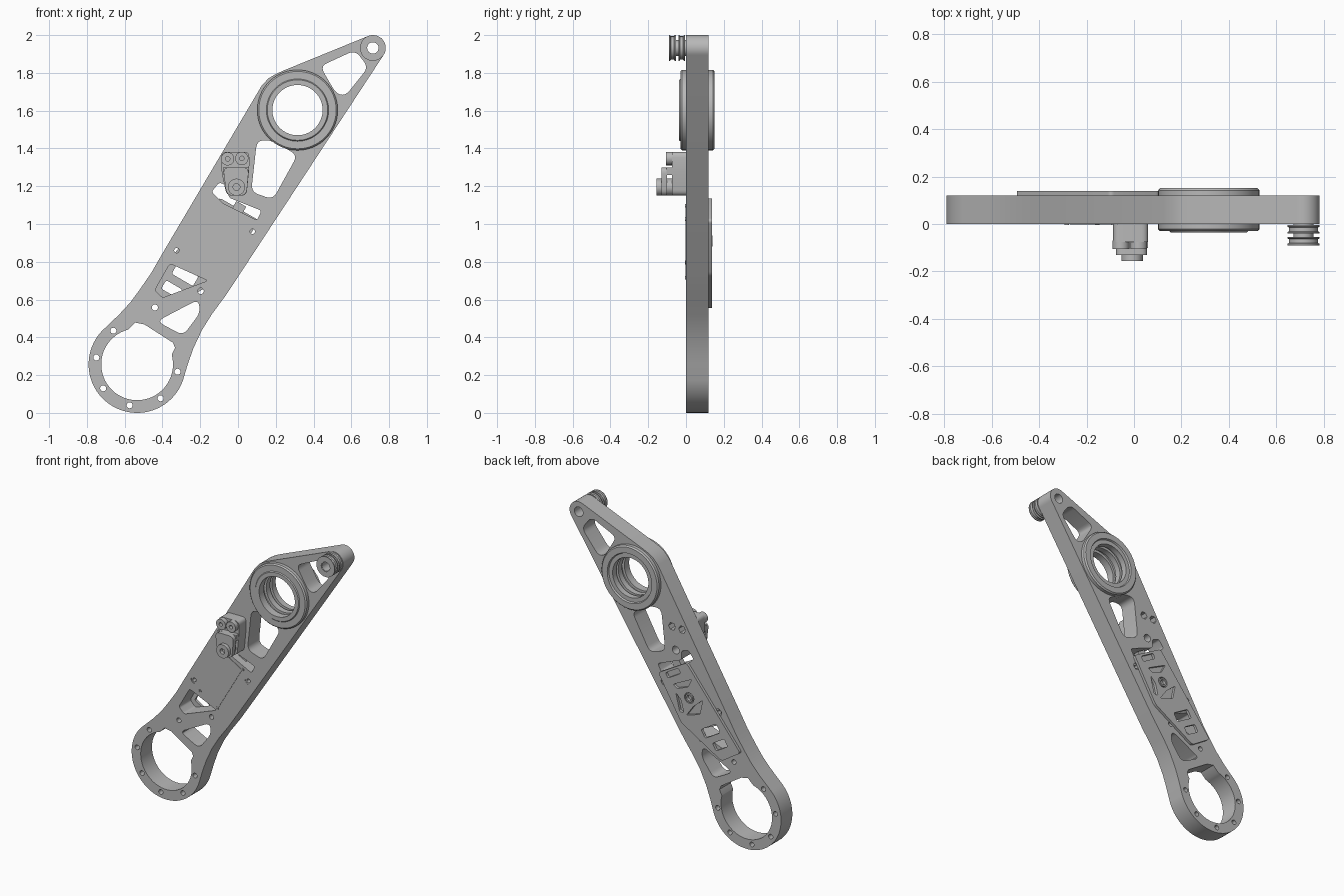
import bpy, bmesh
from math import sin, cos, radians, pi
from mathutils import Vector, Matrix

old = bpy.data.objects.get("Cube")
if old:
    bpy.data.objects.remove(old)

metal = bpy.data.materials.new("plain grey metal")
metal.use_nodes = True
grey = (0.48, 0.48, 0.48, 1)
metal.diffuse_color = grey
metal.node_tree.nodes["Principled BSDF"].inputs["Base Color"].default_value = grey


def finish(name, bm):
    """Turn a bmesh into a shaded, coloured object."""
    bmesh.ops.remove_doubles(bm, verts=bm.verts, dist=0.0001)
    bmesh.ops.recalc_face_normals(bm, faces=bm.faces)
    mesh = bpy.data.meshes.new(name)
    bm.to_mesh(mesh)
    bm.free()
    mesh.materials.append(metal)
    obj = bpy.data.objects.new(name, mesh)
    bpy.context.collection.objects.link(obj)
    bpy.ops.object.select_all(action="DESELECT")
    obj.select_set(True)
    bpy.context.view_layer.objects.active = obj
    bpy.ops.object.shade_smooth_by_angle(angle=radians(30))
    return obj


def arc(x, z, r, start=0, end=360, steps=32):
    """Points on an arc; a full circle leaves out the repeated end."""
    count = steps if end - start == 360 else steps + 1
    angles = [radians(start + (end - start) * i / steps) for i in range(count)]
    return [(x + r * cos(a), z + r * sin(a)) for a in angles]


def rounded(points, r=0.025, steps=5):
    """Round every corner of a closed polygon."""
    result = []
    for i, p in enumerate(points):
        p = Vector(p)
        before = Vector(points[i - 1]) - p
        after = Vector(points[(i + 1) % len(points)]) - p
        a = p + before.normalized() * min(r, before.length * 0.45)
        b = p + after.normalized() * min(r, after.length * 0.45)
        for k in range(steps + 1):
            t = k / steps
            result.append(a * (1 - t) ** 2 + p * 2 * t * (1 - t) + b * t * t)
    return result


def cell(x, z, along, across):
    """Rectangle aligned with the slanted arm."""
    u, v = Vector((0.506, 0.863)), Vector((0.863, -0.506))
    c = Vector((x, z))
    return [c + u * along * i + v * across * j
            for i, j in ((1, 1), (1, -1), (-1, -1), (-1, 1))]


def plate(name, front, back, outline, holes=()):
    """Flat part in the xz plane with holes, between two y positions."""
    curve = bpy.data.curves.new(name, "CURVE")
    curve.dimensions = "2D"
    curve.fill_mode = "BOTH"
    curve.extrude = (back - front) / 2
    for loop in (outline, *holes):
        spline = curve.splines.new("POLY")
        spline.points.add(len(loop) - 1)
        for point, p in zip(spline.points, loop):
            point.co = (p[0], p[1], 0, 1)
        spline.use_cyclic_u = True
    helper = bpy.data.objects.new(name + " helper", curve)
    bpy.context.collection.objects.link(helper)
    graph = bpy.context.evaluated_depsgraph_get()
    mesh = bpy.data.meshes.new_from_object(helper.evaluated_get(graph))
    bm = bmesh.new()
    bm.from_mesh(mesh)
    bpy.data.objects.remove(helper)
    bpy.data.meshes.remove(mesh)
    place = Matrix.Translation((0, (front + back) / 2, 0)) @ Matrix.Rotation(pi / 2, 4, "X")
    bmesh.ops.transform(bm, matrix=place, verts=bm.verts)
    return finish(name, bm)


def turned(name, x, z, profile, steps=48):
    """Closed (radius, y) profile turned about an axis along y."""
    bm = bmesh.new()
    verts = [bm.verts.new((x + r, y, z)) for r, y in profile]
    edges = [bm.edges.new((verts[i - 1], verts[i])) for i in range(len(verts))]
    bmesh.ops.spin(bm, geom=verts + edges, cent=(x, 0, z), axis=(0, 1, 0),
                   angle=2 * pi, steps=steps, use_duplicate=False)
    return finish(name, bm)


def tube(name, x, z, inner, outer, front, back):
    return turned(name, x, z, [(inner, front), (outer, front), (outer, back), (inner, back)])


RING = (-0.534, 0.257)
BEARING = (0.315, 1.603)
PIN = (0.714, 1.932)
BOLTS = [(-0.055, 1.345), (0.02, 1.347)]
PIVOT = (-0.008, 1.195)

# Arm plate outline: ring end, right edge, tip, left edge
outline = arc(*RING, 0.257, 137, 340, 40)
outline += [(-0.265, 0.26), (-0.235, 0.345), (-0.19, 0.44), (-0.14, 0.52), (-0.07, 0.615), (0, 0.72)]
outline += arc(*PIN, 0.068, -33, 113, 16)
outline += [(0.24, 1.812), (0.2, 1.794), (0.16, 1.77), (0.124, 1.73)]
outline += [(-0.4, 0.844), (-0.46, 0.74), (-0.52, 0.653), (-0.57, 0.585), (-0.63, 0.52)]

# Holes through the arm plate
ring_bore = arc(*RING, 0.19, 105, 375, 40)
ring_bore += [(-0.35, 0.31), (-0.333, 0.345), (-0.345, 0.372), (-0.495, 0.468), (-0.545, 0.478)]
tip_window = [(0.435, 1.835), (0.62, 1.92), (0.69, 1.83), (0.57, 1.68), (0.52, 1.69)]
middle_window = [(0.1, 1.44), (0.17, 1.445), (0.315, 1.365), (0.185, 1.13), (0.07, 1.17)]
ring_window = [(-0.43, 0.485), (-0.21, 0.6), (-0.2, 0.53), (-0.29, 0.41)]
lower_window = [(-0.36, 0.79), (-0.16, 0.7), (-0.4, 0.61), (-0.44, 0.65)]
slot = [(-0.14, 1.17), (-0.1, 1.22), (-0.05, 1.2), (-0.05, 1.14), (0.125, 1.07), (0.1, 1.02), (-0.08, 1.11)]
holes = [ring_bore, arc(*BEARING, 0.2), arc(*PIN, 0.032)]
holes += [rounded(w, 0.04) for w in (tip_window, middle_window, ring_window)]
holes += [rounded(w, 0.015) for w in (lower_window, slot)]
ring_bolts = [(-0.66, 0.435), (-0.75, 0.293), (-0.714, 0.13), (-0.574, 0.04), (-0.41, 0.077), (-0.32, 0.218)]
holes += [arc(x, z, 0.016, steps=16) for x, z in ring_bolts + [(-0.44, 0.558), (-0.197, 0.645)]]
holes += [arc(x, z, 0.026, steps=6) for x, z in BOLTS]
holes.append(arc(*PIVOT, 0.026, steps=16))
side_bolts = [(-0.325, 0.86), (0.077, 0.96)]
holes += [arc(x, z, 0.024, steps=16) for x, z in side_bolts]
plate("arm_plate", 0, 0.12, outline, holes)
for x, z in side_bolts:
    tube("side_bolt_sleeve", x, z, 0.013, 0.024, 0.002, 0.11)

# Drive unit cover set flush in the front, with its corner screws
plate("drive_unit_face", -0.003, 0.001, cell(-0.119, 0.905, 0.178, 0.07))
for x, z in [(-0.087, 1.097), (0.035, 1.026), (-0.155, 0.716), (-0.283, 0.796)]:
    tube("corner_screw", x, z, 0.004, 0.01, -0.004, 0.001)

# Back cover with windows, pockets and a hub
cover = [(-0.1, 1.14), (0.11, 1.02), (-0.06, 0.73), (-0.36, 0.55), (-0.5, 0.64)]
windows = [cell(-0.28, 0.73, 0.03, 0.065), cell(-0.35, 0.655, 0.026, 0.05), cell(0, 1.045, 0.018, 0.055)]
pockets = [[(-0.22, 0.92), (-0.2, 0.82), (-0.1, 0.79), (-0.15, 0.86)],
           [(-0.14, 1.04), (-0.11, 0.98), (-0.03, 0.95), (0, 0.97)],
           [(-0.02, 0.92), (-0.06, 0.88), (-0.08, 0.8), (-0.05, 0.8)]]
openings = [rounded(p, 0.012) for p in windows + pockets] + [arc(-0.12, 0.91, 0.035, steps=24)]
plate("back_cover", 0.12, 0.138, rounded(cover, 0.02), openings)
tube("cover_hub", -0.12, 0.91, 0.018, 0.028, 0.12, 0.14)
plate("drive_bracket", 0.05, 0.09, cell(0.005, 1.085, 0.025, 0.03))

# Bearing with a grooved bore
bore = [(0.133, 0.14), (0.133, 0.1), (0.15, 0.1), (0.15, 0.08), (0.133, 0.08),
        (0.133, 0.04), (0.15, 0.04), (0.15, 0.015), (0.133, 0.015)]
shell = [(0.133, -0.036), (0.16, -0.036), (0.165, -0.03), (0.205, -0.03), (0.213, -0.022),
         (0.213, 0.142), (0.205, 0.151), (0.165, 0.151), (0.16, 0.14)]
turned("bearing", *BEARING, shell + bore, 64)

# Two flanged rollers on the tip pin
for y in (-0.09, -0.041):
    turned("tip_roller", *PIN, [
        (0.032, y), (0.068, y), (0.068, y + 0.006), (0.062, y + 0.01), (0.062, y + 0.026),
        (0.068, y + 0.03), (0.068, y + 0.036), (0.032, y + 0.036)])
tube("tip_pin_sleeve", *PIN, 0.03, 0.042, -0.085, 0.02)

# Clamp bracket on the front
bracket = [(-0.088, 1.382), (0.06, 1.382), (0.06, 1.3), (0.045, 1.15), (-0.06, 1.15), (-0.088, 1.28)]
plate("clamp_bracket", -0.075, 0, rounded(bracket, 0.03))
jaw = [(-0.08, 1.3), (0.058, 1.3), (0.045, 1.15), (-0.06, 1.15)]
plate("clamp_jaw", -0.13, -0.1, rounded(jaw, 0.035))
plate("clamp_web", -0.102, -0.07, [(-0.08, 1.3), (0.058, 1.3), (0.055, 1.26), (-0.077, 1.26)])
tube("clamp_pivot", *PIVOT, 0.018, 0.045, -0.155, -0.07)
for x, z in BOLTS:
    tube("clamp_bolt", x, z, 0.012, 0.035, -0.105, -0.07)
